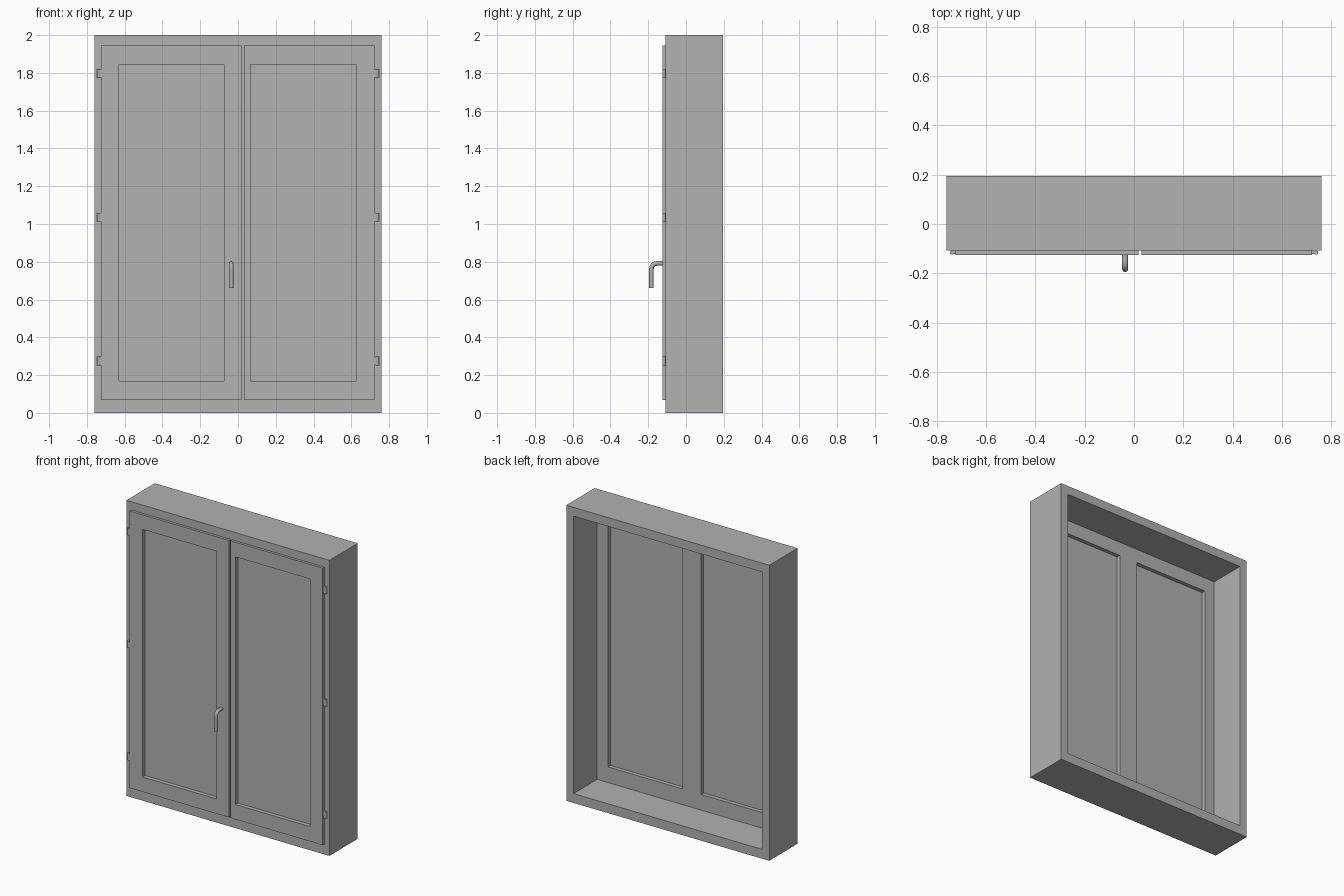
import bpy, bmesh
from mathutils import Vector

cube = bpy.data.objects.get("Cube")
if cube:
    bpy.data.objects.remove(cube, do_unlink=True)

grey = bpy.data.materials.new("plain grey")
grey.use_nodes = True
COLOUR = (0.445, 0.445, 0.445, 1)
grey.diffuse_color = COLOUR
grey.node_tree.nodes["Principled BSDF"].inputs["Base Color"].default_value = COLOUR


def finish(name, bm):
    bmesh.ops.recalc_face_normals(bm, faces=bm.faces)
    mesh = bpy.data.meshes.new(name)
    bm.to_mesh(mesh)
    bm.free()
    mesh.materials.append(grey)
    obj = bpy.data.objects.new(name, mesh)
    bpy.context.collection.objects.link(obj)
    return obj


def board(name, xs, zs, y_front, y_back, holes=()):
    """Upright board cut on a grid, with the (column, row) cells in holes left open."""
    bm = bmesh.new()
    grid = [[bm.verts.new((x, y_front, z)) for z in zs] for x in xs]
    for i in range(len(xs) - 1):
        for j in range(len(zs) - 1):
            if (i, j) not in holes:
                bm.faces.new((grid[i][j], grid[i + 1][j],
                              grid[i + 1][j + 1], grid[i][j + 1]))
    out = bmesh.ops.extrude_face_region(bm, geom=bm.faces[:], use_keep_orig=True)
    moved = [g for g in out["geom"] if isinstance(g, bmesh.types.BMVert)]
    bmesh.ops.translate(bm, verts=moved, vec=(0, y_back - y_front, 0))
    return finish(name, bm)


FACE, LIP, BACK = -0.108, -0.125, -0.057
pane_z = [0.169, 1.845]
left_pane, right_pane = [0.067, 0.625], [-0.629, -0.074]
inner = 0.705

# Deep outer frame
board("outer_frame", [-0.76, -inner, inner, 0.76], [0, 0.063, 1.94, 2],
      FACE, 0.195, {(1, 1)})

# Sash body set in the frame, open at both panes
board("sash_body", [-inner, *right_pane, *left_pane, inner],
      [0.063, *pane_z, 1.94], FACE, BACK, {(1, 1), (3, 1)})

# Raised front lips of the two leaves, with a narrow gap between, and their panes
for side, edges, pane in (("right", (-0.724, 0.019), right_pane),
                          ("left", (0.031, 0.722), left_pane)):
    board(side + "_leaf_lip", [edges[0], *pane, edges[1]],
          [0.069, *pane_z, 1.944], LIP, FACE, {(1, 1)})
    board(side + "_pane", pane, pane_z, -0.097, -0.084)

# Hinges: a small plate and a round knuckle
for side, s in (("right", -1), ("left", 1)):
    for n, z in enumerate((0.275, 1.035, 1.797), 1):
        board(f"{side}_hinge_plate_{n}", sorted((s * 0.72, s * 0.739)),
              [z - 0.022, z + 0.022], -0.122, FACE)
        bpy.ops.mesh.primitive_cylinder_add(vertices=12, radius=0.008, depth=0.046,
                                            location=(s * 0.739, -0.116, z))
        knuckle = bpy.context.object
        knuckle.name = f"{side}_hinge_knuckle_{n}"
        knuckle.data.materials.append(grey)
        bpy.ops.object.shade_smooth_by_angle()

# Bent round handle on the right leaf
curve = bpy.data.curves.new("handle", "CURVE")
curve.dimensions = "3D"
curve.bevel_depth = 0.012
curve.bevel_resolution = 2
curve.resolution_u = 6
curve.use_fill_caps = True
spline = curve.splines.new("BEZIER")
path = [Vector((-0.036, y, z)) for y, z in
        ((-0.12, 0.791), (-0.155, 0.791), (-0.183, 0.763), (-0.183, 0.66))]
spline.bezier_points.add(len(path) - 1)
for point, co in zip(spline.bezier_points, path):
    point.co = co
    point.handle_left_type = point.handle_right_type = "FREE"
    point.handle_left = point.handle_right = co
bend = 0.0155
spline.bezier_points[1].handle_right = path[1] + Vector((0, -bend, 0))
spline.bezier_points[1].handle_left = path[1] + Vector((0, bend, 0))
spline.bezier_points[2].handle_left = path[2] + Vector((0, 0, bend))
spline.bezier_points[2].handle_right = path[2] + Vector((0, 0, -bend))
curve.materials.append(grey)
handle = bpy.data.objects.new("handle", curve)
bpy.context.collection.objects.link(handle)
